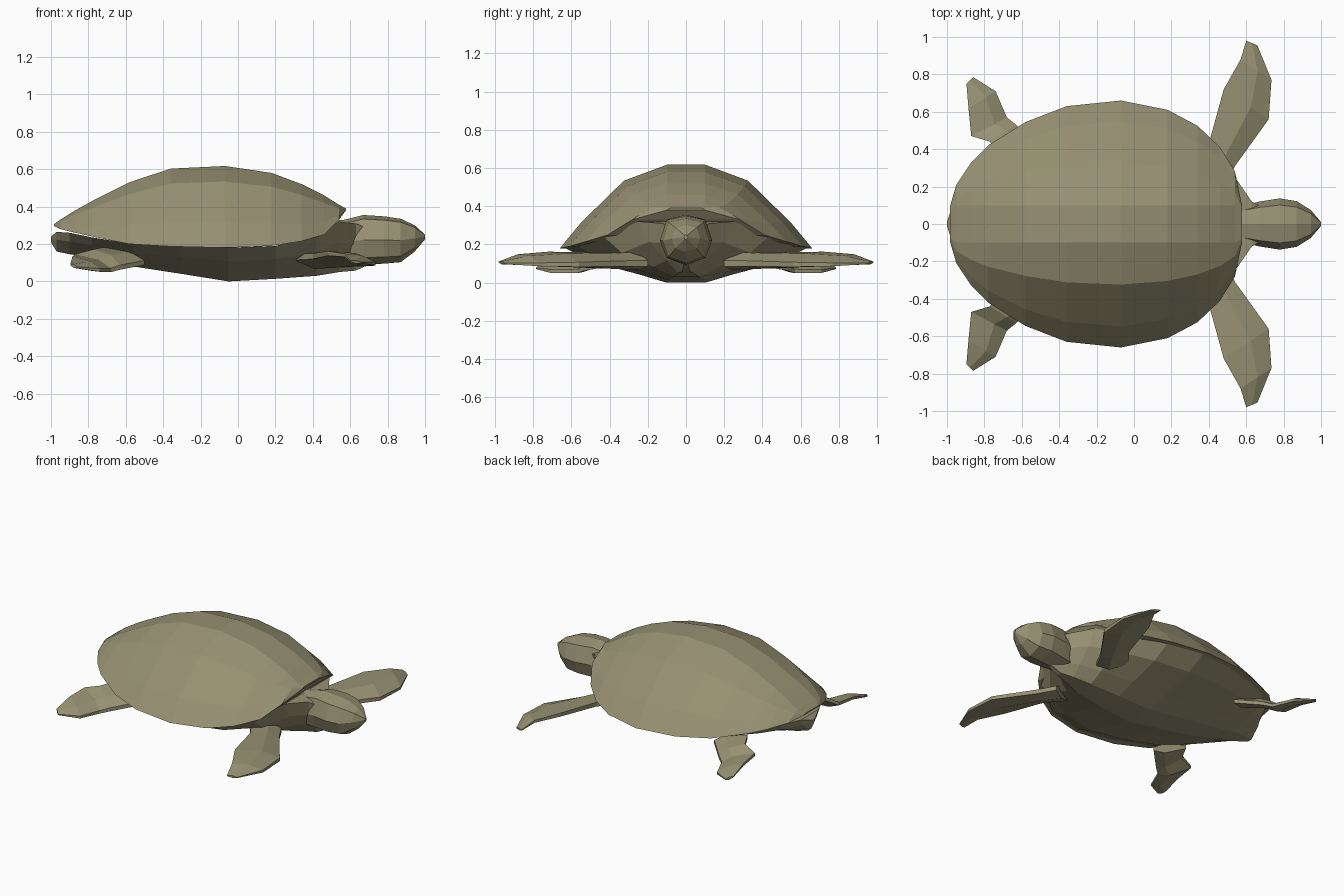
import bpy
import bmesh
from mathutils import Vector

cube = bpy.data.objects.get("Cube")
if cube:
    bpy.data.objects.remove(cube, do_unlink=True)

olive = bpy.data.materials.new("olive")
olive.use_nodes = True
colour = (0.31, 0.285, 0.17, 1)
olive.diffuse_color = colour
olive.node_tree.nodes["Principled BSDF"].inputs["Base Color"].default_value = colour


def loft(name, sections, mirror=False):
    """Skin a row of closed sections and cap both ends."""
    bm = bmesh.new()
    rings = [[bm.verts.new(p) for p in s] for s in sections]
    n = len(rings[0])
    for a, b in zip(rings, rings[1:]):
        for i in range(n):
            j = (i + 1) % n
            bm.faces.new((a[i], a[j], b[j], b[i]))
    bm.faces.new(rings[0])
    bm.faces.new(rings[-1])
    bmesh.ops.recalc_face_normals(bm, faces=bm.faces)
    mesh = bpy.data.meshes.new(name)
    bm.to_mesh(mesh)
    bm.free()
    mesh.materials.append(olive)
    obj = bpy.data.objects.new(name, mesh)
    bpy.context.collection.objects.link(obj)
    if mirror:
        mod = obj.modifiers.new("other_side", 'MIRROR')
        mod.use_axis = (False, True, False)
    return obj


def both_sides(x, half):
    """Close a half section (y, z) by mirroring it across y = 0."""
    other = [(-y, z) for y, z in reversed(half) if y > 0]
    return [(x, y, z) for y, z in half + other]


def shell_section(x, w, rim, top):
    h = top - rim
    ridge = min(0.1, w * 0.8)
    span = w - ridge
    return both_sides(x, [(ridge, top),
                          (ridge + span * 0.4, rim + h * 0.81),
                          (ridge + span * 0.8, rim + h * 0.31),
                          (w, rim)])


def belly_section(x, w, top, bottom):
    h = top - bottom
    return both_sides(x, [(w, top), (w * 0.78, bottom + h * 0.6),
                          (w * 0.4, bottom + h * 0.25), (w * 0.16, bottom)])


def head_section(x, w, top, bottom):
    h = top - bottom
    return both_sides(x, [(0, top), (w * 0.74, top - h * 0.08),
                          (w, bottom + h * 0.5),
                          (w * 0.74, bottom + h * 0.14), (0, bottom)])


def flipper_section(lead, trail, thick, ridge):
    lead, trail = Vector(lead), Vector(trail)
    middle = lead.lerp(trail, ridge)
    up = Vector((0, 0, thick / 2))
    edge = up * 0.35
    return [lead + edge, middle + up, trail + edge,
            trail - edge, middle - up, lead - edge]


# Domed shell: x, half width, rim height, ridge height
loft("shell", [shell_section(*s) for s in (
    (-0.985, 0.09, 0.297, 0.305), (-0.95, 0.21, 0.28, 0.33),
    (-0.87, 0.33, 0.26, 0.38), (-0.78, 0.42, 0.24, 0.43),
    (-0.58, 0.545, 0.20, 0.53), (-0.36, 0.63, 0.187, 0.603),
    (-0.07, 0.66, 0.18, 0.617), (0.18, 0.61, 0.19, 0.58),
    (0.34, 0.525, 0.215, 0.52), (0.46, 0.41, 0.25, 0.46),
    (0.54, 0.28, 0.33, 0.41), (0.577, 0.1, 0.38, 0.39))])

# Belly with tail at the back and throat at the front
loft("belly", [belly_section(*s) for s in (
    (-1.0, 0.012, 0.24, 0.21), (-0.97, 0.1, 0.265, 0.16),
    (-0.9, 0.24, 0.26, 0.145), (-0.78, 0.37, 0.235, 0.13),
    (-0.56, 0.52, 0.20, 0.08), (-0.3, 0.60, 0.186, 0.04),
    (-0.05, 0.63, 0.18, 0.0), (0.2, 0.57, 0.19, 0.014),
    (0.42, 0.43, 0.24, 0.03), (0.54, 0.25, 0.32, 0.05),
    (0.63, 0.12, 0.31, 0.058), (0.70, 0.08, 0.28, 0.09))])

# Head with a blunt beak
loft("head", [head_section(*s) for s in (
    (0.5, 0.09, 0.325, 0.10), (0.57, 0.095, 0.33, 0.09),
    (0.67, 0.12, 0.355, 0.09), (0.78, 0.137, 0.348, 0.095),
    (0.87, 0.122, 0.335, 0.103), (0.945, 0.075, 0.30, 0.16),
    (1.0, 0.01, 0.25, 0.225))])

# Long swept front flippers: leading edge, trailing edge, thickness, ridge
loft("front_flippers", [flipper_section(*s) for s in (
    ((0.48, 0.2, 0.10), (0.3, 0.3, 0.13), 0.09, 0.4),
    ((0.54, 0.31, 0.10), (0.40, 0.43, 0.135), 0.085, 0.4),
    ((0.72, 0.56, 0.095), (0.48, 0.72, 0.15), 0.07, 0.4),
    ((0.735, 0.77, 0.095), (0.57, 0.88, 0.14), 0.05, 0.45),
    ((0.66, 0.955, 0.10), (0.60, 0.98, 0.108), 0.015, 0.5))], mirror=True)

# Short rear flippers with a steep leading edge
loft("rear_flippers", [flipper_section(*s) for s in (
    ((-0.5, 0.40, 0.10), (-0.72, 0.34, 0.17), 0.07, 0.35),
    ((-0.63, 0.53, 0.075), (-0.77, 0.44, 0.16), 0.07, 0.35),
    ((-0.68, 0.57, 0.06), (-0.87, 0.47, 0.135), 0.06, 0.35),
    ((-0.74, 0.71, 0.06), (-0.885, 0.62, 0.125), 0.05, 0.35),
    ((-0.86, 0.785, 0.075), (-0.896, 0.75, 0.09), 0.02, 0.5))], mirror=True)
